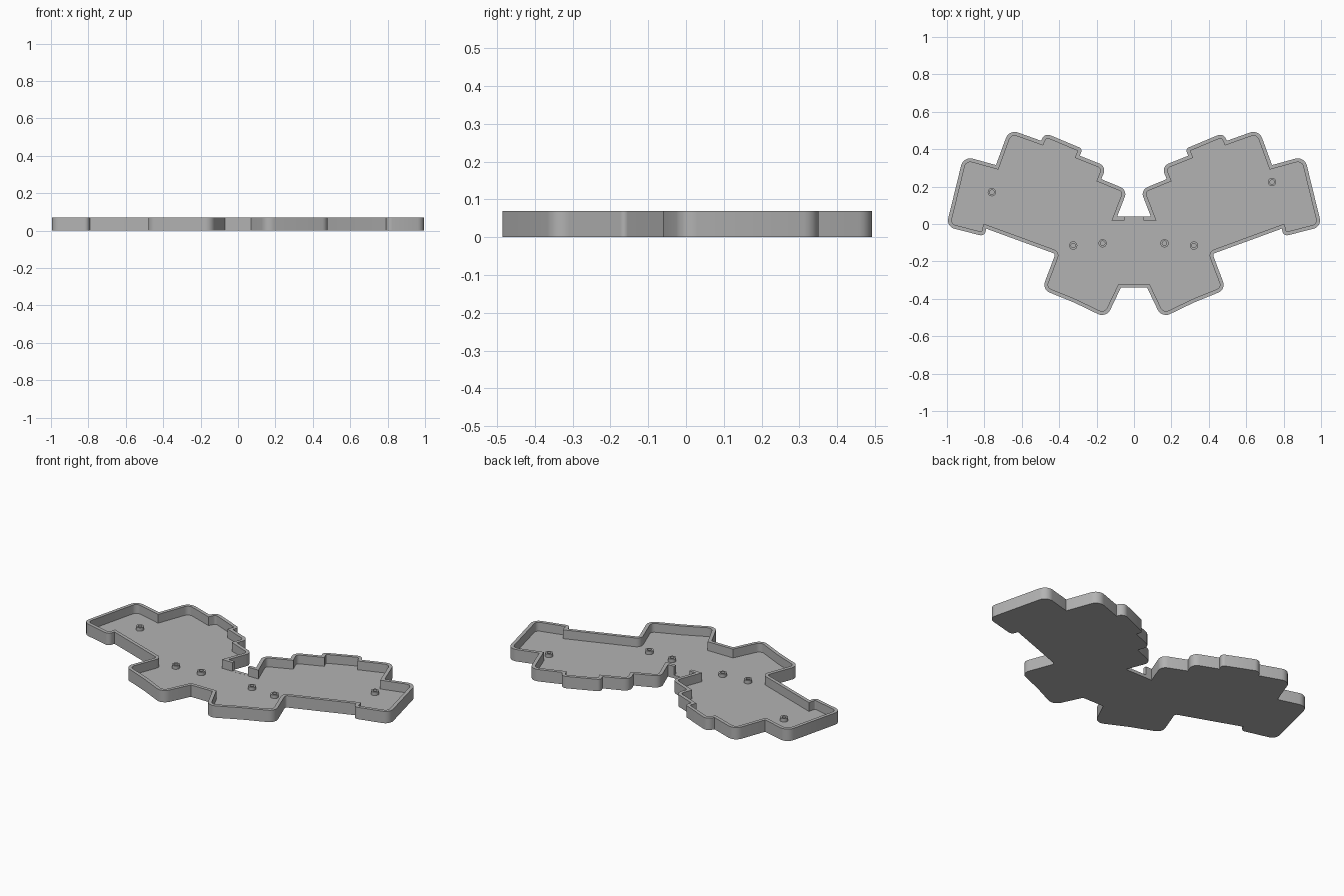
import bpy, bmesh, math
from mathutils import Vector

if "Cube" in bpy.data.objects:
    bpy.data.objects.remove(bpy.data.objects["Cube"])

HEIGHT, FLOOR, WALL = 0.07, 0.018, 0.02

grey = bpy.data.materials.new("grey plastic")
grey.diffuse_color = (0.45, 0.45, 0.45, 1)
grey.use_nodes = True
grey.node_tree.nodes["Principled BSDF"].inputs["Base Color"].default_value = grey.diffuse_color

# Right half of the tray outline, back to front: x, y, corner radius
HALF = [
    (0.09, 0.04, 0), (0.035, 0.182, 0.04), (0.175, 0.24, 0), (0.147, 0.308, 0.04),
    (0.29, 0.365, 0), (0.275, 0.402, 0.02), (0.477, 0.487, 0.035), (0.497, 0.445, 0),
    (0.668, 0.506, 0.05), (0.738, 0.315, 0), (0.912, 0.363, 0.05), (1.004, -0.014, 0.045),
    (0.80, -0.066, 0.025), (0.79, -0.025, 0), (0.42, -0.16, 0.015), (0.492, -0.35, 0.045),
    (0.32, -0.42, 0), (0.148, -0.503, 0.05), (0.07, -0.34, 0),
]
OUTLINE = HALF + [(-x, y, r) for x, y, r in reversed(HALF)]


def inset(points, t):
    """Mitred inward offset of the clockwise outline; outer corners get a tighter radius."""
    out, n = [], len(points)
    for i, (x, y, r) in enumerate(points):
        p = Vector((x, y))
        a = (p - Vector(points[i - 1][:2])).normalized()
        b = (Vector(points[(i + 1) % n][:2]) - p).normalized()
        na, nb = Vector((a.y, -a.x)), Vector((b.y, -b.x))
        q = p + (na + nb) * (t / (1 + na.dot(nb)))
        convex = a.x * b.y - a.y * b.x < 0
        out.append((q.x, q.y, (max(r - t, 0.004) if convex else r + t) if r else 0))
    return out


def rounded(points, steps=6):
    """Replace each corner that has a radius by an arc."""
    out, n = [], len(points)
    for i, (x, y, r) in enumerate(points):
        p = Vector((x, y))
        if not r:
            out.append(p)
            continue
        a = Vector(points[i - 1][:2]) - p
        b = Vector(points[(i + 1) % n][:2]) - p
        half = a.angle(b) / 2
        d = min(r / math.tan(half), 0.9 * min(a.length, b.length))
        r = d * math.tan(half)
        a.normalize()
        b.normalize()
        c = p + (a + b).normalized() * (r / math.sin(half))
        va, vb = p + a * d - c, p + b * d - c
        sweep = va.angle_signed(vb)
        for k in range(steps + 1):
            ang = -sweep * k / steps
            out.append(c + Vector((va.x * math.cos(ang) - va.y * math.sin(ang),
                                   va.x * math.sin(ang) + va.y * math.cos(ang))))
    return out


def make_object(name, bm):
    bmesh.ops.recalc_face_normals(bm, faces=bm.faces)
    mesh = bpy.data.meshes.new(name)
    bm.to_mesh(mesh)
    bm.free()
    mesh.materials.append(grey)
    obj = bpy.data.objects.new(name, mesh)
    bpy.context.collection.objects.link(obj)
    return obj


def smooth(obj):
    bpy.ops.object.select_all(action='DESELECT')
    obj.select_set(True)
    bpy.context.view_layer.objects.active = obj
    bpy.ops.object.shade_smooth_by_angle(angle=math.radians(30))


def skin(bm, loops, closed=False):
    """Join successive vertex loops with quads."""
    pairs = list(zip(loops, loops[1:])) + ([(loops[-1], loops[0])] if closed else [])
    for lo, hi in pairs:
        n = len(lo)
        for i in range(n):
            j = (i + 1) % n
            bm.faces.new((lo[i], lo[j], hi[j], hi[i]))


# Tray: floor plate with a raised wall around it
outer, inner = rounded(OUTLINE), rounded(inset(OUTLINE, WALL))
bm = bmesh.new()
loops = [[bm.verts.new((p.x, p.y, z)) for p in pts]
         for pts, z in ((outer, 0), (outer, HEIGHT), (inner, HEIGHT), (inner, FLOOR))]
skin(bm, loops)
bm.faces.new(loops[0])
bm.faces.new(loops[-1])
tray = make_object("tray", bm)

# Cable opening in the middle of the back wall
bm = bmesh.new()
bmesh.ops.create_cube(bm, size=1)
bmesh.ops.scale(bm, vec=(0.1, 0.08, 0.1), verts=bm.verts)
bmesh.ops.translate(bm, vec=(0, 0.04, FLOOR + 0.0505), verts=bm.verts)
cutter = make_object("cable_opening_cutter", bm)
cutter.hide_render = True
cutter.hide_set(True)
cut = tray.modifiers.new("cable opening", 'BOOLEAN')
cut.operation, cut.solver, cut.object = 'DIFFERENCE', 'EXACT', cutter
bpy.context.view_layer.objects.active = tray
bpy.ops.object.modifier_apply(modifier=cut.name)
smooth(tray)

# Hollow screw posts standing on the floor
POSTS = [(-0.76, 0.17), (0.738, 0.224), (-0.325, -0.115),
         (-0.168, -0.103), (0.163, -0.103), (0.32, -0.115)]
for i, (px, py) in enumerate(POSTS):
    bm = bmesh.new()
    rings = [[bm.verts.new((px + r * math.cos(math.tau * k / 24),
                            py + r * math.sin(math.tau * k / 24), z)) for k in range(24)]
             for r, z in ((0.022, FLOOR - 0.002), (0.022, FLOOR + 0.02),
                          (0.012, FLOOR + 0.02), (0.012, FLOOR - 0.002))]
    skin(bm, rings, closed=True)
    smooth(make_object(f"screw_post_{i + 1}", bm))
